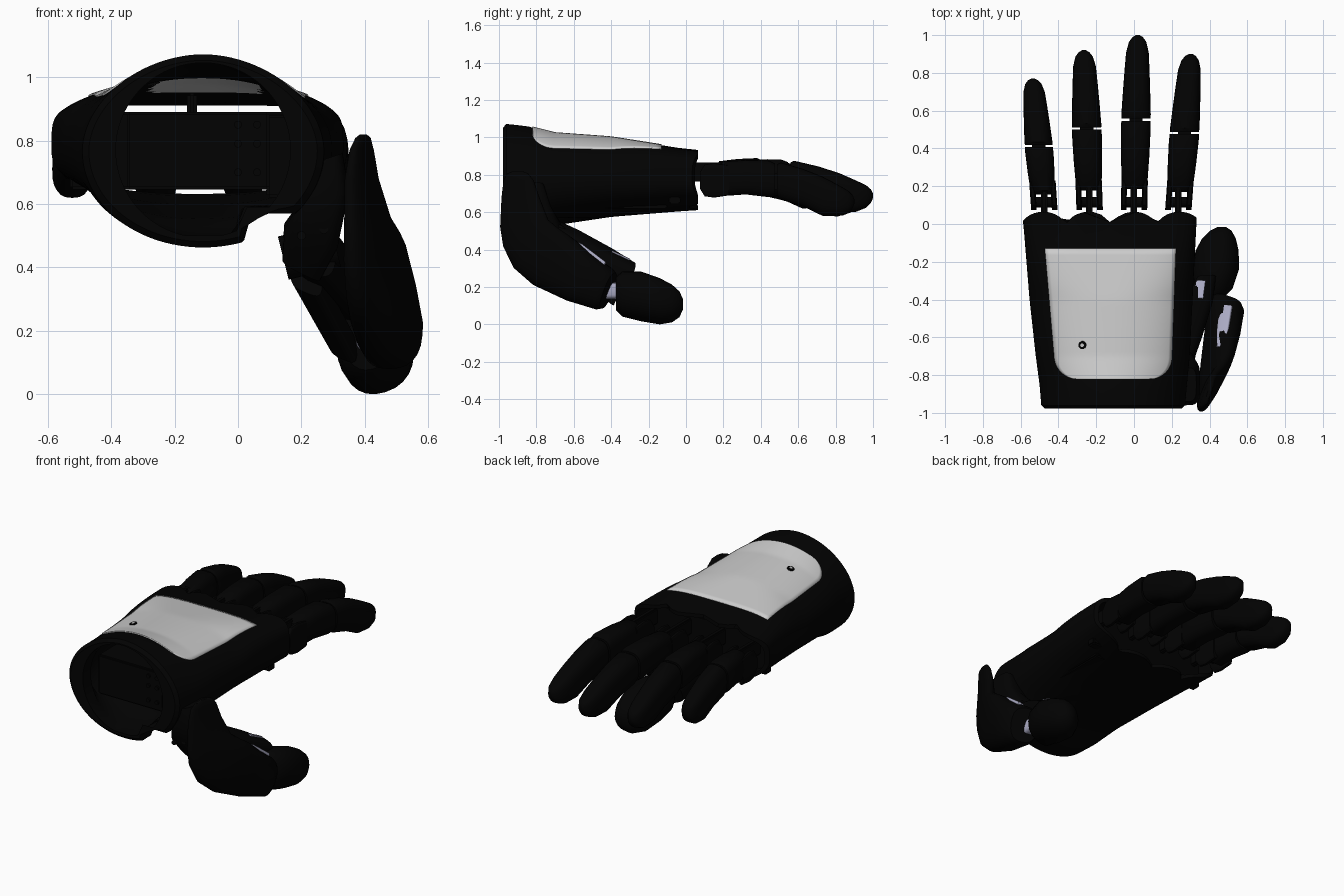
import bpy, bmesh, math
from mathutils import Vector

if "Cube" in bpy.data.objects:
    bpy.data.objects.remove(bpy.data.objects["Cube"])


def material(name, rgb):
    m = bpy.data.materials.new(name)
    m.use_nodes = True
    m.diffuse_color = (*rgb, 1)
    m.node_tree.nodes["Principled BSDF"].inputs["Base Color"].default_value = (*rgb, 1)
    return m


BLACK = material("matte_black", (0.0006, 0.0006, 0.0006))
GREY = material("light_grey", (0.6, 0.6, 0.6))
METAL = material("lavender_metal", (0.4, 0.4, 0.54))


def finish(name, bm, mat, angle=40):
    bmesh.ops.recalc_face_normals(bm, faces=bm.faces)
    me = bpy.data.meshes.new(name)
    bm.to_mesh(me)
    bm.free()
    me.materials.append(mat)
    ob = bpy.data.objects.new(name, me)
    bpy.context.collection.objects.link(ob)
    bpy.ops.object.select_all(action='DESELECT')
    ob.select_set(True)
    bpy.context.view_layer.objects.active = ob
    bpy.ops.object.shade_smooth_by_angle(angle=math.radians(angle))
    return ob


def unit(a, n):
    c, s = math.cos(a), math.sin(a)
    return (math.copysign(abs(c) ** (2 / n), c), math.copysign(abs(s) ** (2 / n), s))


def loft(bm, rings, closed=False):
    loops = [[bm.verts.new(p) for p in r] for r in rings]
    pairs = list(zip(loops, loops[1:])) + ([(loops[-1], loops[0])] if closed else [])
    for a, b in pairs:
        for i in range(len(a)):
            j = (i + 1) % len(a)
            bm.faces.new((a[i], a[j], b[j], b[i]))
    if not closed:
        bm.faces.new(loops[0])
        bm.faces.new(loops[-1])


def sweep(name, stations, mat=BLACK, n=2.6, count=24):
    """Rounded solid through (centre, half-axis u, half-axis v) stations."""
    bm = bmesh.new()
    rings = []
    for c, u, v in stations:
        c, u, v = Vector(c), Vector(u), Vector(v)
        pts = [unit(2 * math.pi * i / count, n) for i in range(count)]
        rings.append([c + u * p + v * q for p, q in pts])
    loft(bm, rings)
    return finish(name, bm, mat)


def box(name, lo, hi, mat=BLACK, bevel=0.008):
    bm = bmesh.new()
    bmesh.ops.create_cube(bm, size=1)
    for v in bm.verts:
        v.co = [l + (c + 0.5) * (h - l) for c, l, h in zip(v.co, lo, hi)]
    bmesh.ops.bevel(bm, geom=bm.edges[:], offset=bevel, segments=2, affect='EDGES')
    return finish(name, bm, mat)


def rod(name, centre, axis, radius, depth, mat=BLACK):
    bm = bmesh.new()
    bmesh.ops.create_cone(bm, cap_ends=True, segments=24, radius1=radius,
                          radius2=radius, depth=depth)
    q = Vector((0, 0, 1)).rotation_difference(Vector(axis))
    for v in bm.verts:
        v.co = q @ v.co + Vector(centre)
    return finish(name, bm, mat)


# Palm sections: y, x low, x high, z low, z high, squareness above, squareness below
PALM = [(-0.97, -0.49, 0.27, 0.462, 1.073, 1.88, 2.0),
        (-0.85, -0.50, 0.28, 0.475, 1.06, 1.92, 2.1),
        (-0.7, -0.52, 0.295, 0.53, 1.022, 2.1, 2.2), (-0.4, -0.553, 0.31, 0.575, 1.0, 2.2, 2.4),
        (0.03, -0.588, 0.332, 0.61, 0.933, 4.6, 2.4)]


def section(y):
    y = min(max(y, PALM[0][0]), PALM[-1][0])
    for a, b in zip(PALM, PALM[1:]):
        if y <= b[0]:
            t = (y - a[0]) / (b[0] - a[0])
            _, x0, x1, z0, z1, n, m = [p + (q - p) * t for p, q in zip(a, b)]
            return (x0 + x1) / 2, (z0 + z1) / 2, (x1 - x0) / 2, (z1 - z0) / 2, n, m


def palm_ring(y, inset=0.0, scallop=False):
    cx, cz, rx, rz, n, m = section(y)
    ring = []
    for i in range(96):
        p, q = unit(2 * math.pi * i / 96, n if i < 48 else m)
        x, z = cx + (rx - inset) * p, cz + (rz - inset) * q
        if x > 0.02:                      # raised underside beside the thumb
            z = max(z, 0.57 + inset)
        yy = -0.015 + 0.08 * abs(math.cos(math.pi * x / 0.24)) ** 0.5 if scallop else y
        ring.append((x, yy, z))
    return ring


# Hollow palm: outer skin, wrist rim, then inner skin
ys = [-0.96 + 0.92 * i / 24 for i in range(25)]
rings = [palm_ring(0.03, 0, True)] + [palm_ring(y) for y in reversed(ys)]
rings.append(palm_ring(-0.978, 0.02))
for y in (-0.978, -0.9):
    rings.append([(-0.11 + 0.275 * math.cos(2 * math.pi * i / 96), y,
                   max(0.77 + 0.275 * math.sin(2 * math.pi * i / 96), 0.5)) for i in range(96)])
rings += [palm_ring(y, 0.022) for y in ys[4:]] + [palm_ring(0.03, 0.022, True)]
bm = bmesh.new()
loft(bm, rings, closed=True)
shell = finish("palm_shell", bm, BLACK, 35)
# Underside of the cover shows on the ceiling of the cavity
shell.data.materials.append(GREY)
for f in shell.data.polygons:
    x, y, z = f.center
    if f.normal.z < -0.5 and z > 0.9 and -0.27 < x < 0.07 and -0.66 < y < -0.25:
        f.material_index = 1

# Back-of-hand cover following the palm surface, with rounded wrist corners
bm = bmesh.new()
rows = []
R = 0.11
for k in range(33):
    t = (k / 32) ** 1.6
    y = -0.82 + 0.69 * t
    half = 0.305 + 0.042 * t
    d = min(y + 0.82, R)
    half -= R - math.sqrt(R * R - (R - d) ** 2)
    cx, cz, rx, rz, n, _ = section(y)
    row = []
    for i in range(33):
        x = -0.108 - 0.017 * t + half * (i / 16 - 1)
        z = cz + rz * (1 - abs((x - cx) / rx) ** n) ** (1 / n)
        row.append(bm.verts.new((x, y, z + 0.006)))
    rows.append(row)
for a, b in zip(rows, rows[1:]):
    for i in range(32):
        bm.faces.new((a[i], a[i + 1], b[i + 1], b[i]))
cover = finish("back_cover", bm, GREY)
sol = cover.modifiers.new("thickness", 'SOLIDIFY')
sol.thickness = 0.009
sol.offset = -1
rod("cover_port", (-0.27, -0.64, 0.996), (-0.25, -0.1, 1), 0.021, 0.038)
rod("cover_port_centre", (-0.27, -0.64, 0.996), (-0.25, -0.1, 1), 0.01, 0.041, GREY)

# Internal chassis and the bulkhead carrying the knuckles
box("chassis", (-0.35, -0.88, 0.645), (0.1, -0.04, 0.89))
box("chassis_side", (0.09, -0.8, 0.62), (0.2, -0.1, 0.88))
box("chassis_post", (-0.16, -0.3, 0.88), (-0.13, -0.2, 0.95))
box("knuckle_bulkhead", (-0.53, -0.09, 0.645), (0.28, -0.03, 0.89))
for z in (0.70, 0.79, 0.85):
    for x in (0.0, 0.06):
        rod("chassis_screw", (x, -0.88, z), (0, 1, 0), 0.012, 0.02)

# Fingers: base x, tip x, tip y, width factor, joint fraction, droop
FINGERS = {"little": (-0.475, -0.535, 0.77, 0.95, 0.482, -0.03),
           "ring": (-0.235, -0.265, 0.92, 1.0, 0.507, 0.025),
           "middle": (0.0, 0.02, 1.0, 1.0, 0.512, 0.0),
           "index": (0.235, 0.3, 0.9, 1.0, 0.49, 0.03)}
# Fraction along finger, centre z, half height, half width
PROXIMAL = [(0.115, 0.775, 0.07, 0.06), (0.15, 0.78, 0.092, 0.068), (0.3, 0.79, 0.092, 0.075),
            (0.46, 0.785, 0.098, 0.079), (0.503, 0.78, 0.088, 0.077)]
DISTAL = [(0.517, 0.78, 0.085, 0.077), (0.54, 0.775, 0.1, 0.078), (0.68, 0.745, 0.1, 0.072),
          (0.8, 0.705, 0.105, 0.066), (0.9, 0.686, 0.084, 0.06), (0.96, 0.684, 0.06, 0.046),
          (0.988, 0.686, 0.036, 0.028), (1.0, 0.688, 0.012, 0.01)]
for name, (bx, tx, length, w, joint, droop) in FINGERS.items():
    def at(f):
        f = f * joint / 0.51 if f < 0.51 else 1 - (1 - f) * (1 - joint) / 0.49
        return bx + (tx - bx) * f, 0.08 + (length - 0.08) * f

    def stations(table):
        return [((*at(f), z - droop * f * f), (hw * w, 0, 0), (0, 0, hz))
                for f, z, hz, hw in table]
    sweep(name + "_proximal", stations(PROXIMAL), n=2.9)
    sweep(name + "_distal", stations(DISTAL), n=2.7)
    jx, jy = at(0.51)
    rod(name + "_joint", (jx, jy, 0.765), (1, 0, 0), 0.045, 0.07)
    # Forked knuckle around a central tongue
    box(name + "_tongue", (bx - 0.018, -0.04, 0.765), (bx + 0.016, 0.22, 0.865))
    rod(name + "_knuckle_pin", (bx, 0.115, 0.765), (1, 0, 0), 0.028, 0.12)
    for side in (-1, 1):
        x = bx + side * 0.055
        sweep(name + "_lug", [((x + (tx - bx) * f, y, 0.77), (0.015, 0, 0), (0, 0, h))
              for y, h, f in ((0.075, 0.045, 0), (0.1, 0.085, 0.02), (0.15, 0.092, 0.08),
                              (0.23, 0.08, 0.17))], n=4)

# Thumb: mount on the palm, with screws
sweep("thumb_mount", [((0.27, -0.85, 0.74), (0.06, 0, 0.02), (0, 0.09, 0)),
                      ((0.27, -0.84, 0.62), (0.08, 0, 0.02), (0, 0.12, 0)),
                      ((0.23, -0.78, 0.5), (0.085, 0, -0.03), (0, 0.12, 0.02)),
                      ((0.2, -0.72, 0.4), (0.06, 0, -0.03), (0, 0.08, 0.02))], n=4)
for x, z in ((0.2, 0.5), (0.27, 0.52), (0.25, 0.62), (0.3, 0.7)):
    rod("thumb_screw", (x, -0.89, z), (0, 1, 0), 0.014, 0.06)
rod("thumb_pivot", (0.225, -0.7, 0.45), (0.8, 0, 0.2), 0.07, 0.17)

# Thumb: inner links reaching forward to the tip joint
sweep("thumb_inner_link", [((0.23, -0.74, 0.47), (0.08, 0, -0.03), (0.01, 0.03, 0.085)),
                           ((0.28, -0.6, 0.41), (0.08, 0, -0.03), (0.01, 0.03, 0.08)),
                           ((0.34, -0.42, 0.325), (0.075, 0, -0.03), (0.01, 0.03, 0.065)),
                           ((0.38, -0.29, 0.27), (0.05, 0, -0.02), (0.01, 0.02, 0.05))], n=3.5)
sweep("thumb_link_plate", [((0.34, -0.395, 0.39), (0.026, 0, 0), (0, 0.002, 0.005)),
                           ((0.355, -0.3, 0.346), (0.024, 0, 0), (0, 0.002, 0.005))], METAL, n=6)
sweep("thumb_lower_link", [((0.215, -0.66, 0.37), (0.05, 0, -0.02), (0, 0.02, 0.05)),
                           ((0.33, -0.37, 0.16), (0.045, 0, -0.02), (0, 0.02, 0.05))], n=3.5)

# Thumb: outer guard, rising as a fin beside the wrist
sweep("thumb_guard", [((0.395, -0.9, 0.819), (0.007, 0.025, 0), (0.008, -0.003, 0)),
                      ((0.394, -0.9, 0.808), (0.018, 0.055, 0), (0.014, -0.006, 0)),
                      ((0.39, -0.895, 0.77), (0.03, 0.08, 0), (0.02, -0.008, 0)),
                      ((0.39, -0.885, 0.68), (0.042, 0.1, 0), (0.028, -0.012, 0)),
                      ((0.408, -0.865, 0.54), (0.06, 0.127, 0.02), (0.035, -0.015, 0)),
                      ((0.422, -0.83, 0.465), (0.072, 0.145, 0.05), (0.043, -0.018, 0)),
                      ((0.435, -0.775, 0.39), (0.07, 0.142, 0.09), (0.055, -0.025, 0)),
                      ((0.447, -0.7, 0.328), (0.055, 0.11, 0.12), (0.07, -0.03, 0)),
                      ((0.468, -0.575, 0.255), (0.035, 0.06, 0.128), (0.085, -0.03, 0)),
                      ((0.487, -0.44, 0.19), (0.01, 0.04, 0.11), (0.095, -0.03, 0)),
                      ((0.489, -0.415, 0.18), (0.01, 0.035, 0.095), (0.08, -0.025, 0))], n=2.5)
sweep("thumb_liner", [((0.458, -0.655, 0.455), (0.018, 0, 0.008), (-0.004, 0.006, 0.014)),
                      ((0.472, -0.56, 0.405), (0.03, 0, 0.014), (-0.004, 0.006, 0.014)),
                      ((0.488, -0.435, 0.312), (0.033, 0, 0.012), (-0.004, 0.006, 0.014))],
      METAL, n=5)

# Thumb: joint and rounded tip
sweep("thumb_joint", [((0.44, -0.46, 0.18), (0.05, 0, 0), (0, 0, 0.045)),
                      ((0.42, -0.31, 0.18), (0.06, 0, 0), (0, 0, 0.042))], METAL, n=4)
sweep("thumb_tip", [((0.415, -0.375, 0.165), (0.075, 0, 0.02), (-0.01, 0, 0.085)),
                    ((0.42, -0.34, 0.162), (0.1, 0, 0.03), (-0.02, 0, 0.115)),
                    ((0.433, -0.24, 0.15), (0.118, 0, 0.04), (-0.03, 0, 0.125)),
                    ((0.44, -0.14, 0.124), (0.11, 0, 0.035), (-0.025, 0, 0.117)),
                    ((0.45, -0.075, 0.112), (0.085, 0, 0.03), (-0.02, 0, 0.095)),
                    ((0.46, -0.035, 0.108), (0.055, 0, 0.02), (-0.01, 0, 0.065)),
                    ((0.465, -0.015, 0.108), (0.02, 0, 0), (0, 0, 0.025))], n=2.2)
